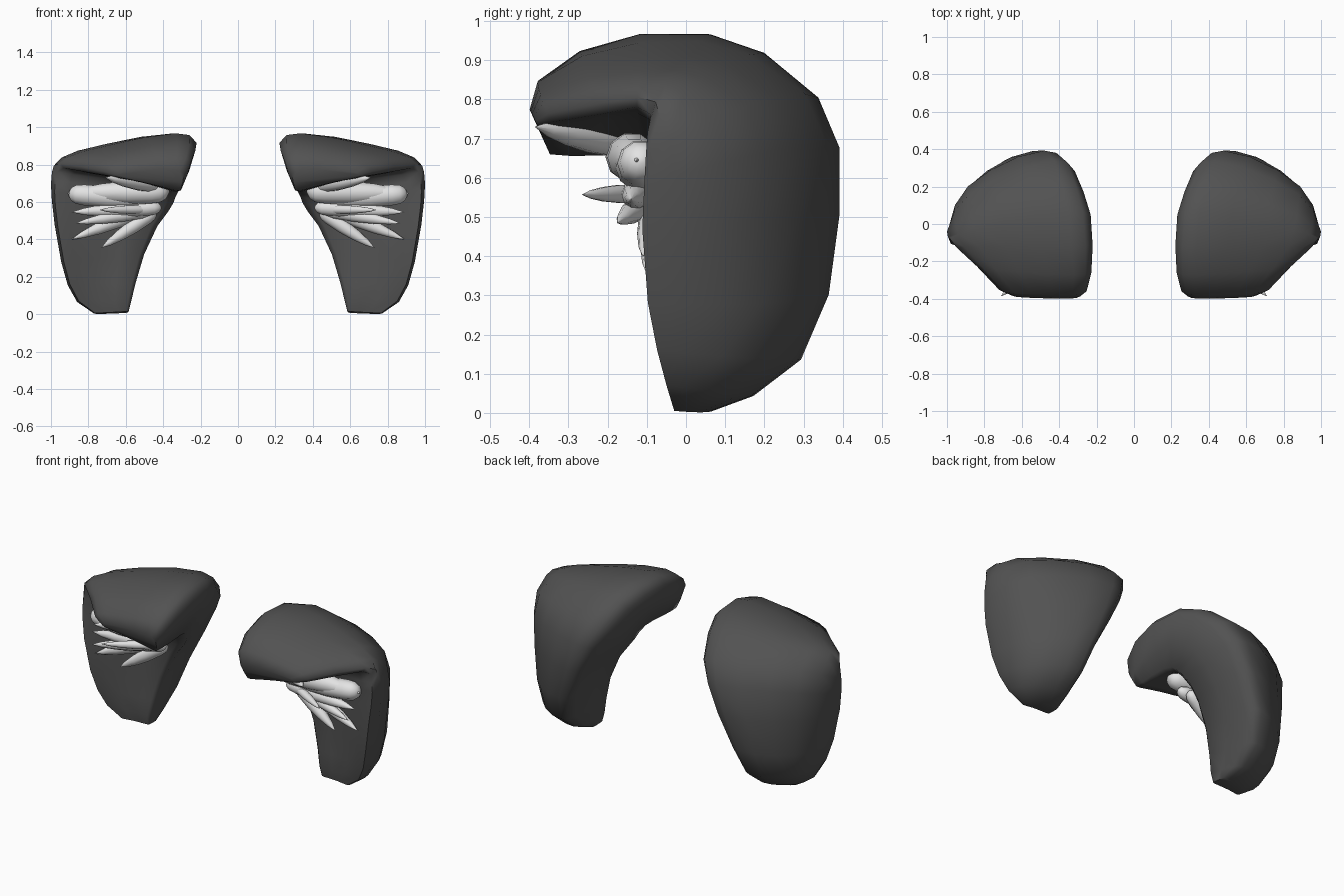
import bpy, bmesh, math
from mathutils import Vector

if "Cube" in bpy.data.objects:
    bpy.data.objects.remove(bpy.data.objects["Cube"])


def material(name, v):
    m = bpy.data.materials.new(name)
    m.diffuse_color = (v, v, v, 1)
    m.use_nodes = True
    m.node_tree.nodes["Principled BSDF"].inputs["Base Color"].default_value = m.diffuse_color
    return m


DARK = material("dark grey", 0.085)
PALE = material("pale grey", 0.77)

# Stations along the curl, brow tip to foot:
# inner x, outer x, inner corner (y, z), ridge (y, z), outer lip (y, z), flattening, lean
STATIONS = [
    (.31, .65, (-.345, .655), (-.395, .765), (-.38, .735), .6, -.03),
    (.31, .72, (-.29, .65), (-.37, .835), (-.345, .745), .5, -.07),
    (.31, .84, (-.20, .65), (-.27, .912), (-.22, .765), .55, -.10),
    (.315, .95, (-.12, .65), (-.115, .96), (-.125, .785), .65, -.115),
    (.325, .985, (-.07, .64), (.07, .955), (-.09, .765), .55, -.115),
    (.34, .995, (-.04, .61), (.21, .898), (-.10, .72), .35, -.09),
    (.35, 1.0, (-.02, .58), (.335, .78), (-.105, .66), .1, -.05),
    (.375, .995, (0, .54), (.385, .66), (-.11, .58), 0, -.01),
    (.43, .98, (0, .47), (.385, .50), (-.115, .47), 0, .01),
    (.50, .945, (-.01, .32), (.355, .31), (-.10, .28), 0, .03),
    (.545, .91, (-.03, .17), (.28, .14), (-.075, .16), 0, .03),
    (.57, .86, (-.04, .07), (.16, .045), (-.05, .07), 0, .02),
    (.585, .77, (-.03, .015), (.06, .008), (-.03, .005), 0, 0),
]
# Cross-section: fraction across the width, fraction of the thickness
SECTION = [(0, .06), (0, .45), (.02, .86), (.08, 1.01), (.18, 1.07), (.4, 1.05), (.64, .93),
           (.83, .76), (.94, .53), (1, .2), (.97, 0), (.85, 0), (.6, .05), (.3, .03), (.06, 0)]


def finish(bm, name, mat, angle):
    bmesh.ops.recalc_face_normals(bm, faces=bm.faces)
    me = bpy.data.meshes.new(name)
    bm.to_mesh(me)
    bm.free()
    me.materials.append(mat)
    ob = bpy.data.objects.new(name, me)
    bpy.context.collection.objects.link(ob)
    bpy.ops.object.select_all(action='DESELECT')
    ob.select_set(True)
    bpy.context.view_layer.objects.active = ob
    bpy.ops.object.shade_smooth_by_angle(angle=math.radians(angle))


def loft(bm, rings):
    rings = [[bm.verts.new(p) for p in r] for r in rings]
    n = len(rings[0])
    for a, b in zip(rings, rings[1:]):
        for i in range(n):
            j = (i + 1) % n
            bm.faces.new((a[i], a[j], b[j], b[i]))
    bm.faces.new(rings[0])
    bm.faces.new(rings[-1])


def shell(side, name):
    rings = []
    for xi, xo, a, o, l, k, lean in STATIONS:
        ring = []
        for s, h in SECTION:
            t = h * (1 - k * s)
            x = xi + (xo - xi) * s + lean * min(1, h * 1.1) * (1 - s)
            y, z = (a[c] + (l[c] - a[c]) * s + (o[c] - a[c]) * t for c in (0, 1))
            ring.append((side * x, y, max(z, 0)))
        rings.append(ring)
    bm = bmesh.new()
    loft(bm, rings)
    finish(bm, name, DARK, 65)


# Spikes: base, tip, radius (the first two overlap into one thick blade)
SPIKES = [
    ((.37, -.145, .655), (.915, -.125, .645), .064),
    ((.905, -.115, .645), (.42, -.13, .60), .058),
    ((.41, -.13, .685), (.71, -.385, .73), .042),
    ((.40, -.13, .70), (.62, -.30, .73), .034),
    ((.41, -.11, .57), (.89, -.14, .545), .042),
    ((.46, -.10, .56), (.74, -.265, .557), .024),
    ((.45, -.08, .555), (.87, -.175, .485), .034),
    ((.47, -.06, .57), (.89, -.11, .40), .04),
    ((.44, -.06, .55), (.73, -.10, .355), .038),
]
SPINDLE = [(0, .15), (.025, .6), (.08, .9), (.17, 1), (.42, 1), (.66, .8), (.86, .46), (1, .02)]


def spikes(side, name):
    bm = bmesh.new()
    for base, tip, r in SPIKES:
        b, t = Vector(base), Vector(tip)
        b.x *= side
        t.x *= side
        u = (t - b).cross(Vector((0, 0, 1))).normalized()
        v = u.cross(t - b).normalized()
        loft(bm, [[b.lerp(t, f) + (u * math.cos(q) + v * math.sin(q)) * r * w
                   for q in (i * math.tau / 10 for i in range(10))]
                  for f, w in SPINDLE])
    finish(bm, name, PALE, 60)


for side, label in ((1, "right"), (-1, "left")):
    shell(side, label + "_curled_shell")
    spikes(side, label + "_spikes")
